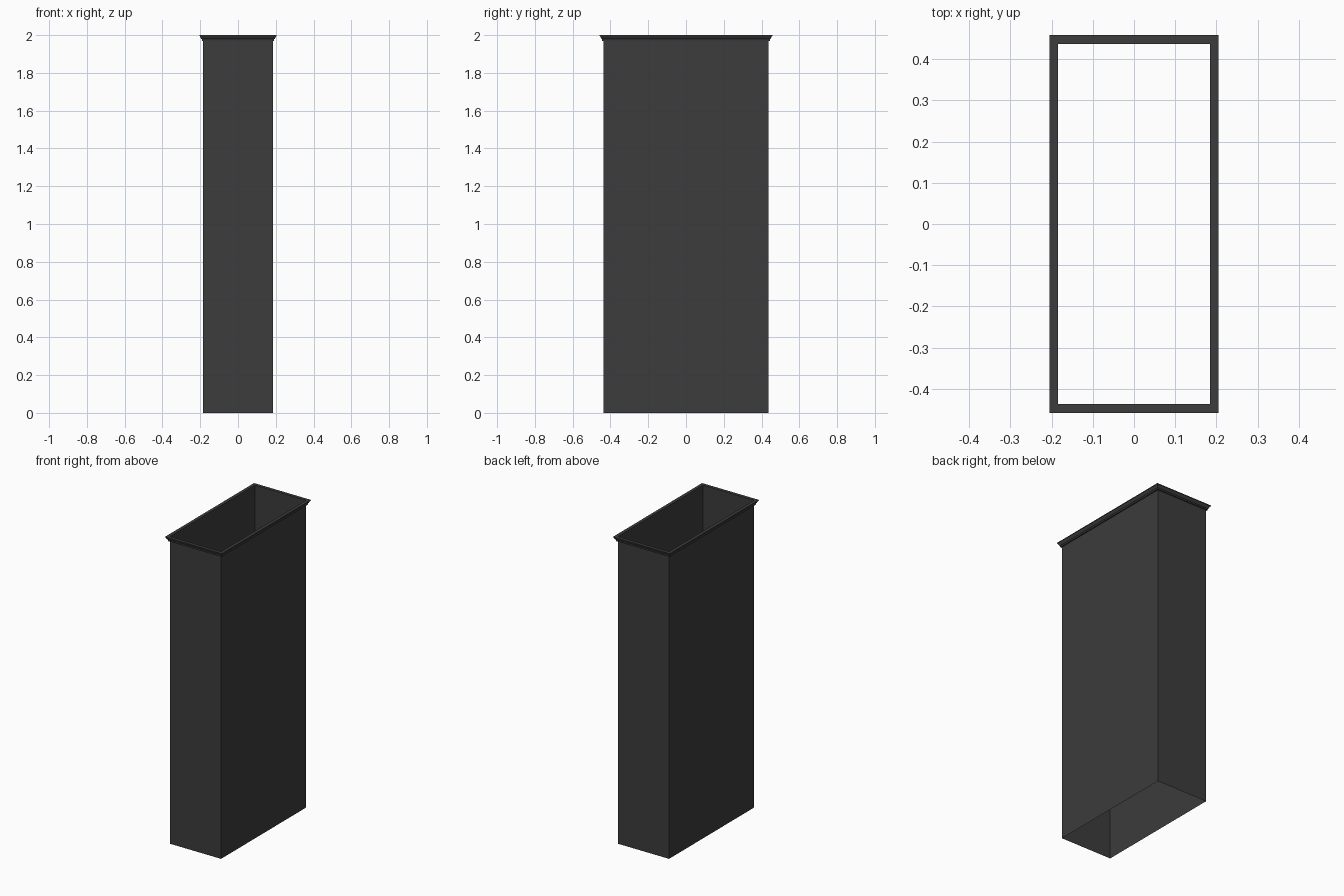
import bpy, bmesh

if "Cube" in bpy.data.objects:
    bpy.data.objects.remove(bpy.data.objects["Cube"])

HALF_X, HALF_Y = 0.184, 0.437


def rect_sweep(name, profile):
    """Sweep an (outward offset, height) profile around the rectangular plan."""
    bm = bmesh.new()
    rings = []
    for off, z in profile:
        x, y = HALF_X + off, HALF_Y + off
        rings.append([bm.verts.new((sx * x, sy * y, z))
                      for sx, sy in ((-1, -1), (1, -1), (1, 1), (-1, 1))])
    for low, high in zip(rings, rings[1:]):
        for i in range(4):
            j = (i + 1) % 4
            bm.faces.new((low[i], low[j], high[j], high[i]))
    mesh = bpy.data.meshes.new(name)
    bm.to_mesh(mesh)
    bm.free()
    obj = bpy.data.objects.new(name, mesh)
    bpy.context.collection.objects.link(obj)

    mat = bpy.data.materials.get("charcoal") or bpy.data.materials.new("charcoal")
    mat.diffuse_color = (0.045, 0.045, 0.045, 1)
    mat.use_nodes = True
    mat.node_tree.nodes["Principled BSDF"].inputs["Base Color"].default_value = mat.diffuse_color
    mesh.materials.append(mat)
    return obj


# Open-ended rectangular shaft
rect_sweep("shaft", [(0, 0), (0, 2.0)])

# Stepped, flared moulding around the top edge
rect_sweep("top_moulding", [
    (0, 1.970), (0.007, 1.970), (0.008, 1.979), (0.011, 1.981),
    (0.018, 1.994), (0.021, 1.996), (0.021, 2.0), (0, 2.0),
])
